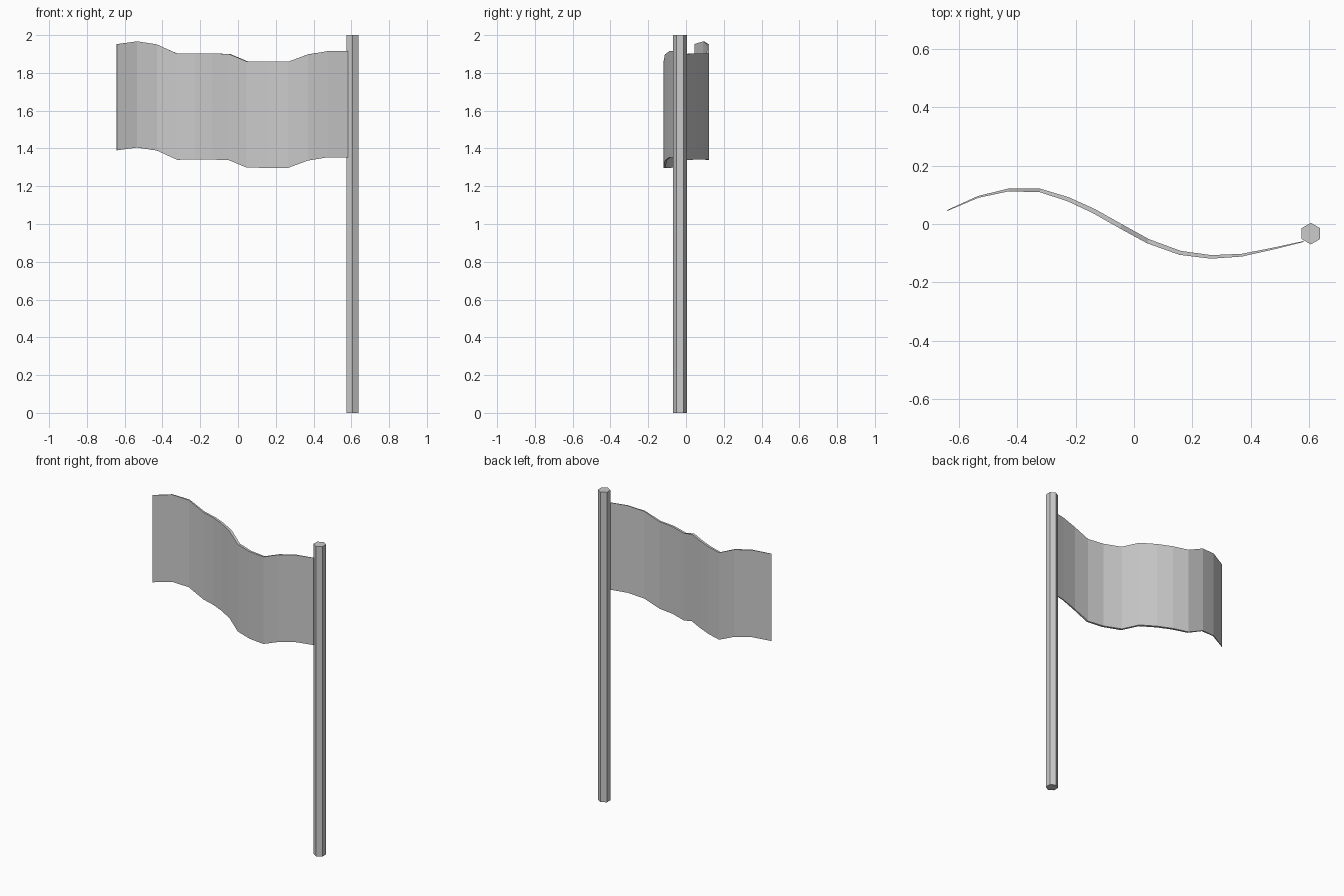
import bpy
import bmesh
import math
from mathutils import Vector

cube = bpy.data.objects.get("Cube")
if cube:
    bpy.data.objects.remove(cube, do_unlink=True)

# One plain grey for everything
grey = bpy.data.materials.new("plain grey")
grey.use_nodes = True
grey.diffuse_color = (0.6, 0.6, 0.6, 1)
grey.node_tree.nodes["Principled BSDF"].inputs["Base Color"].default_value = (0.6, 0.6, 0.6, 1)

# Six-sided pole
bpy.ops.mesh.primitive_cylinder_add(vertices=6, radius=0.037, depth=2, location=(0.607, -0.033, 1))
pole = bpy.context.object
pole.name = "pole"
pole.data.materials.append(grey)

# Waving flag: centre line (x, y, top height) from free end to pole
HEIGHT = 0.562
path = [Vector(p) for p in (
    (-0.642, 0.046, 1.952), (-0.535, 0.093, 1.967), (-0.43, 0.117, 1.951),
    (-0.322, 0.115, 1.902), (-0.226, 0.085, 1.903), (-0.137, 0.044, 1.903),
    (-0.045, -0.008, 1.900), (0.048, -0.059, 1.861), (0.158, -0.099, 1.859),
    (0.265, -0.113, 1.859), (0.37, -0.107, 1.898), (0.475, -0.085, 1.915),
    (0.582, -0.060, 1.915))]

bm = bmesh.new()
rings = []
last = len(path) - 1
for i, p in enumerate(path):
    run = path[min(i + 1, last)] - path[max(i - 1, 0)]
    side = Vector((-run.y, run.x, 0)).normalized()
    half = 0.0015 + 0.0065 * math.sin(math.pi * i / last)  # cloth thins to its ends
    down = Vector((0, 0, -HEIGHT))
    rings.append([bm.verts.new(p + side * s * half + d)
                  for s, d in ((-1, down), (1, down), (1, down * 0), (-1, down * 0))])
for a, b in zip(rings, rings[1:]):
    for k in range(4):
        n = (k + 1) % 4
        bm.faces.new((a[k], a[n], b[n], b[k]))
bm.faces.new(rings[0])
bm.faces.new(rings[-1])
bmesh.ops.recalc_face_normals(bm, faces=bm.faces)
mesh = bpy.data.meshes.new("flag")
bm.to_mesh(mesh)
bm.free()
mesh.materials.append(grey)
flag = bpy.data.objects.new("flag", mesh)
bpy.context.collection.objects.link(flag)
